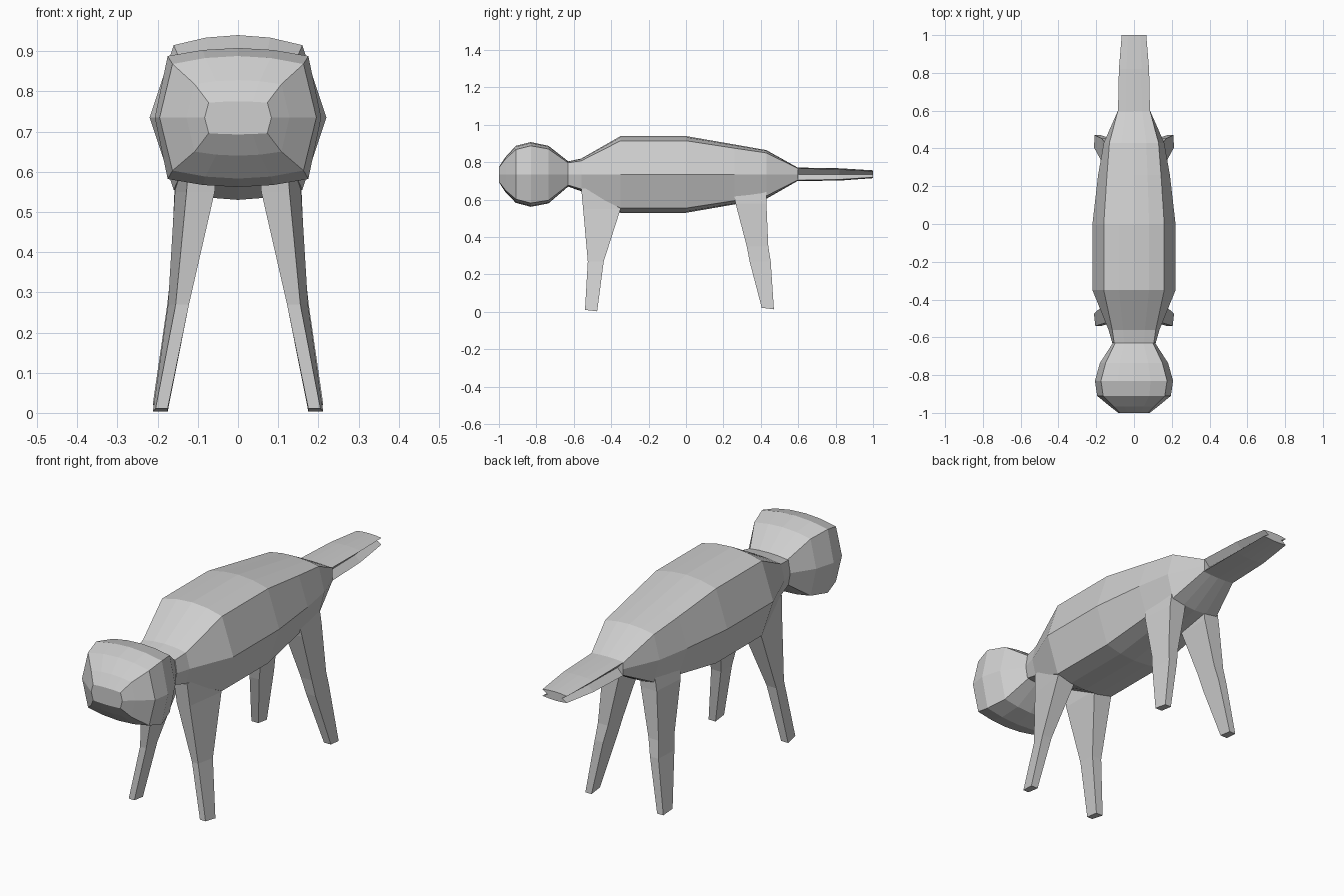
import bpy
import bmesh

if "Cube" in bpy.data.objects:
    bpy.data.objects.remove(bpy.data.objects["Cube"], do_unlink=True)

grey = bpy.data.materials.new("plain_grey")
grey.use_nodes = True
colour = (0.62, 0.62, 0.62, 1)
grey.diffuse_color = colour
grey.node_tree.nodes["Principled BSDF"].inputs["Base Color"].default_value = colour

MID_Z = 0.735


def loft(name, rings):
    """Skin a list of equal-sized point rings into a closed, flat-shaded part."""
    bm = bmesh.new()
    loops = [[bm.verts.new(p) for p in ring] for ring in rings]
    n = len(loops[0])
    for a, b in zip(loops, loops[1:]):
        for i in range(n):
            j = (i + 1) % n
            bm.faces.new((a[i], a[j], b[j], b[i]))
    bm.faces.new(loops[0])
    bm.faces.new(loops[-1])
    bmesh.ops.recalc_face_normals(bm, faces=bm.faces)
    mesh = bpy.data.meshes.new(name)
    bm.to_mesh(mesh)
    bm.free()
    mesh.materials.append(grey)
    obj = bpy.data.objects.new(name, mesh)
    bpy.context.collection.objects.link(obj)
    return obj


def section(y, top, bottom, corner, side, crown):
    """Cross-section with a crowned top and bottom and a ridge along each side."""
    steps = (-1, -0.5, 0, 0.5, 1)
    over = [(t * corner, y, top - crown * t * t) for t in steps]
    under = [(-t * corner, y, bottom + crown * t * t) for t in steps]
    return over + [(side, y, MID_Z)] + under + [(-side, y, MID_Z)]


# Columns: y, top, bottom, corner half-width, side half-width, crown
loft("body", [section(*r) for r in (
    (-0.63, 0.805, 0.67, 0.105, 0.115, 0.008),
    (-0.56, 0.82, 0.645, 0.115, 0.135, 0.012),
    (-0.35, 0.94, 0.53, 0.16, 0.22, 0.025),
    (0.0, 0.94, 0.53, 0.16, 0.22, 0.025),
    (0.26, 0.895, 0.575, 0.143, 0.19, 0.02),
    (0.43, 0.865, 0.605, 0.13, 0.16, 0.015),
    (0.6, 0.77, 0.702, 0.085, 0.085, 0.004),
)])

loft("head", [section(*r) for r in (
    (-0.63, 0.805, 0.67, 0.10, 0.112, 0.008),
    (-0.735, 0.888, 0.58, 0.15, 0.18, 0.017),
    (-0.83, 0.908, 0.562, 0.175, 0.207, 0.02),
    (-0.91, 0.888, 0.583, 0.163, 0.195, 0.02),
    (-0.965, 0.828, 0.64, 0.108, 0.128, 0.01),
    (-1.0, 0.775, 0.693, 0.073, 0.083, 0.003),
)])

# Tail with a groove along each side
loft("tail", [section(*r) for r in (
    (0.58, 0.772, 0.70, 0.085, 0.055, 0.004),
    (0.82, 0.768, 0.702, 0.08, 0.05, 0.006),
    (1.0, 0.757, 0.715, 0.065, 0.038, 0.005),
)])


def leg(name, rows, mirror):
    """Four-sided tapering leg; the rear outer edge splays further than the front."""
    rings = []
    for z, front, back, inner, outer_f, outer_b in rows:
        lift = 0.008 if z < 0.1 else 0
        rings.append([(mirror * x, y, h) for x, y, h in (
            (inner, front, z + lift), (outer_f, front, z + lift),
            (outer_b, back, z), (inner, back, z))])
    loft(name, rings)


# Columns: z, front y, back y, inner x, outer front x, outer back x
FRONT = (
    (0.66, -0.56, -0.37, 0.05, 0.12, 0.15),
    (0.55, -0.55, -0.35, 0.058, 0.128, 0.157),
    (0.27, -0.525, -0.44, 0.122, 0.155, 0.174),
    (0.003, -0.54, -0.475, 0.175, 0.205, 0.212),
)
REAR = (
    (0.68, 0.25, 0.43, 0.05, 0.14, 0.13),
    (0.58, 0.265, 0.43, 0.06, 0.157, 0.145),
    (0.35, 0.325, 0.44, 0.108, 0.167, 0.162),
    (0.27, 0.34, 0.453, 0.125, 0.176, 0.17),
    (0.014, 0.405, 0.47, 0.175, 0.212, 0.208),
)
for side_name, mirror in (("left", 1), ("right", -1)):
    leg("front_leg_" + side_name, FRONT, mirror)
    leg("rear_leg_" + side_name, REAR, mirror)
